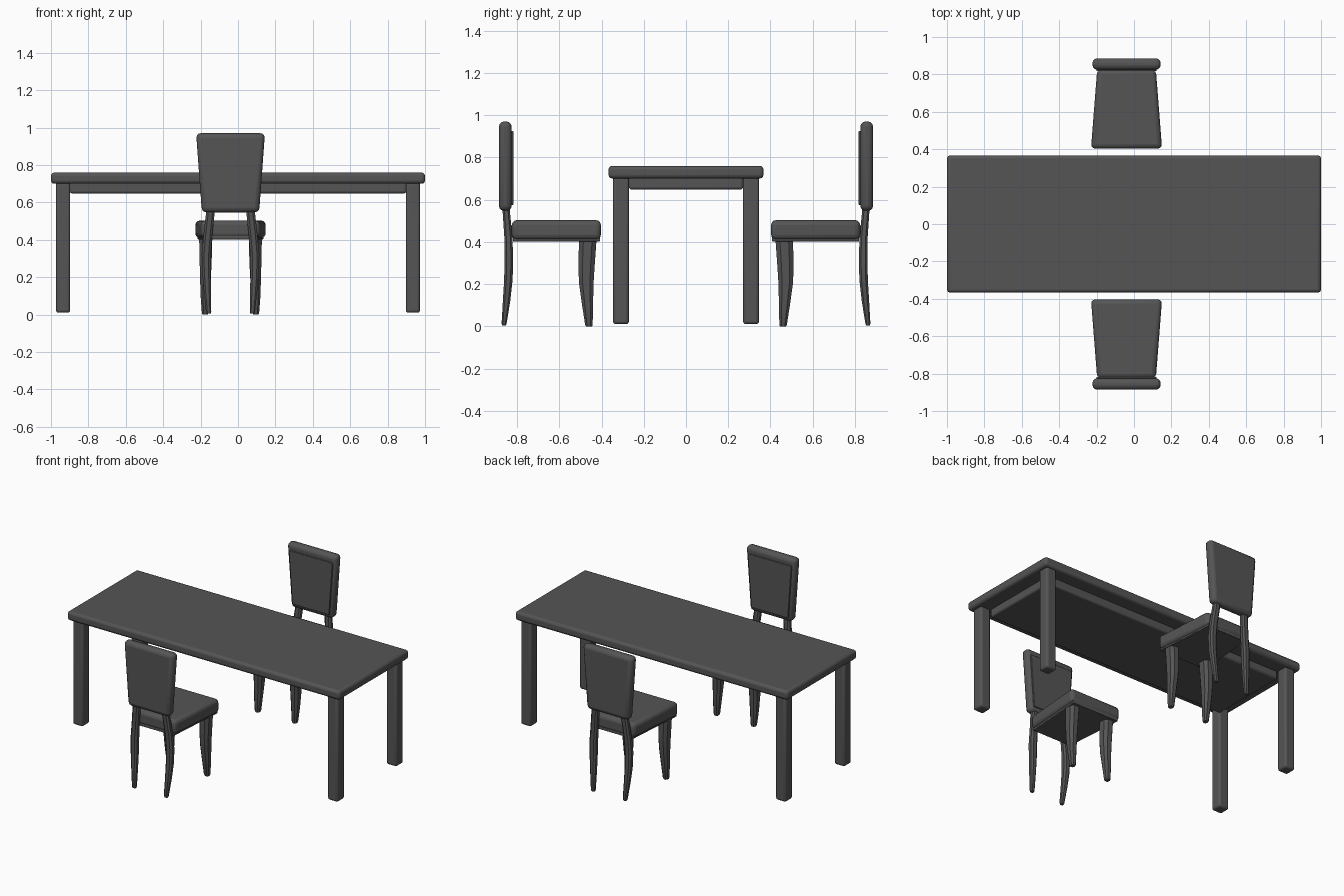
import bpy
import bmesh

if "Cube" in bpy.data.objects:
    bpy.data.objects.remove(bpy.data.objects["Cube"])

CX = -0.04  # chair centre line

paint = bpy.data.materials.new("charcoal")
paint.diffuse_color = (0.09, 0.09, 0.09, 1)
paint.use_nodes = True
paint.node_tree.nodes["Principled BSDF"].inputs["Base Color"].default_value = paint.diffuse_color


def finish(name, bm, bevel=0, segments=3):
    bmesh.ops.recalc_face_normals(bm, faces=bm.faces)
    mesh = bpy.data.meshes.new(name)
    bm.to_mesh(mesh)
    bm.free()
    mesh.materials.append(paint)
    ob = bpy.data.objects.new(name, mesh)
    bpy.context.collection.objects.link(ob)
    bpy.ops.object.select_all(action='DESELECT')
    bpy.context.view_layer.objects.active = ob
    ob.select_set(True)
    if bevel:
        mod = ob.modifiers.new("rounded_edges", 'BEVEL')
        mod.width, mod.segments = bevel, segments
        mod.limit_method = 'ANGLE'
    bpy.ops.object.shade_smooth_by_angle(angle=0.6)
    return ob


def loft(name, rings, bevel=0, segments=3):
    """Skin a stack of closed rings and cap both ends."""
    bm = bmesh.new()
    loops = [[bm.verts.new(p) for p in ring] for ring in rings]
    n = len(loops[0])
    for a, b in zip(loops, loops[1:]):
        for i in range(n):
            j = (i + 1) % n
            bm.faces.new((a[i], a[j], b[j], b[i]))
    bm.faces.new(loops[0][::-1])
    bm.faces.new(loops[-1])
    return finish(name, bm, bevel, segments)


def rect(x0, x1, y0, y1, z):
    return [(x0, y0, z), (x1, y0, z), (x1, y1, z), (x0, y1, z)]


def box(name, x0, x1, y0, y1, z0, z1, bevel):
    return loft(name, [rect(x0, x1, y0, y1, z0), rect(x0, x1, y0, y1, z1)], bevel)


def chamfered(x0, x1, y0, y1, z, k=0.25):
    """Eight-sided leg section."""
    a, b = (x1 - x0) * k, (y1 - y0) * k
    return [(x0 + a, y0, z), (x1 - a, y0, z), (x1, y0 + b, z), (x1, y1 - b, z),
            (x1 - a, y1, z), (x0 + a, y1, z), (x0, y1 - b, z), (x0, y0 + b, z)]


# Table
box("table_top", -1, 1, -0.367, 0.367, 0.70, 0.76, 0.018)
box("table_apron", -0.90, 0.90, -0.27, 0.27, 0.648, 0.71, 0.012)
for sx in (-1, 1):
    for sy in (-1, 1):
        x, y = sx * 0.935, sy * 0.308
        box("table_leg", x - 0.038, x + 0.038, y - 0.038, y + 0.038, 0.01, 0.71, 0.014)

# Leg stations: z, inner and outer offset from chair centre, near and far y distance
FRONT_LEG = [(0.0, 0.122, 0.150, 0.444, 0.474), (0.01, 0.118, 0.153, 0.442, 0.478),
             (0.10, 0.112, 0.160, 0.440, 0.492), (0.20, 0.105, 0.163, 0.438, 0.506),
             (0.28, 0.101, 0.165, 0.433, 0.510), (0.42, 0.097, 0.168, 0.423, 0.506)]
BACK_LEG = [(0.005, 0.106, 0.128, 0.852, 0.871), (0.015, 0.103, 0.131, 0.849, 0.873),
            (0.12, 0.105, 0.142, 0.832, 0.867), (0.22, 0.106, 0.151, 0.821, 0.861),
            (0.32, 0.105, 0.154, 0.818, 0.859), (0.42, 0.098, 0.145, 0.822, 0.860),
            (0.57, 0.082, 0.128, 0.836, 0.870)]


def chair(s):
    def trapezoid(near, far, y0, y1, z):
        return [(CX - near, s * y0, z), (CX + near, s * y0, z),
                (CX + far, s * y1, z), (CX - far, s * y1, z)]

    # Seat, wider towards the table
    loft("chair_seat", [trapezoid(0.190, 0.157, 0.403, 0.825, z) for z in (0.41, 0.503)], 0.024)
    loft("seat_base", [trapezoid(0.176, 0.146, 0.407, 0.82, z) for z in (0.402, 0.43)], 0.004)

    # Backrest, wider at the top, with a raised inner panel
    loft("chair_back", [rect(CX - w, CX + w, s * 0.825, s * 0.886, z)
                        for z, w in ((0.547, 0.153), (0.97, 0.184))], 0.025)
    loft("back_panel", [rect(CX - w, CX + w, s * 0.817, s * 0.84, z)
                        for z, w in ((0.575, 0.135), (0.925, 0.160))], 0.004)

    # Curved tapering legs
    for side in (-1, 1):
        for name, stations in (("chair_front_leg", FRONT_LEG), ("chair_back_leg", BACK_LEG)):
            loft(name, [chamfered(CX + side * a, CX + side * b, s * c, s * d, z)
                        for z, a, b, c, d in stations])


chair(-1)
chair(1)
